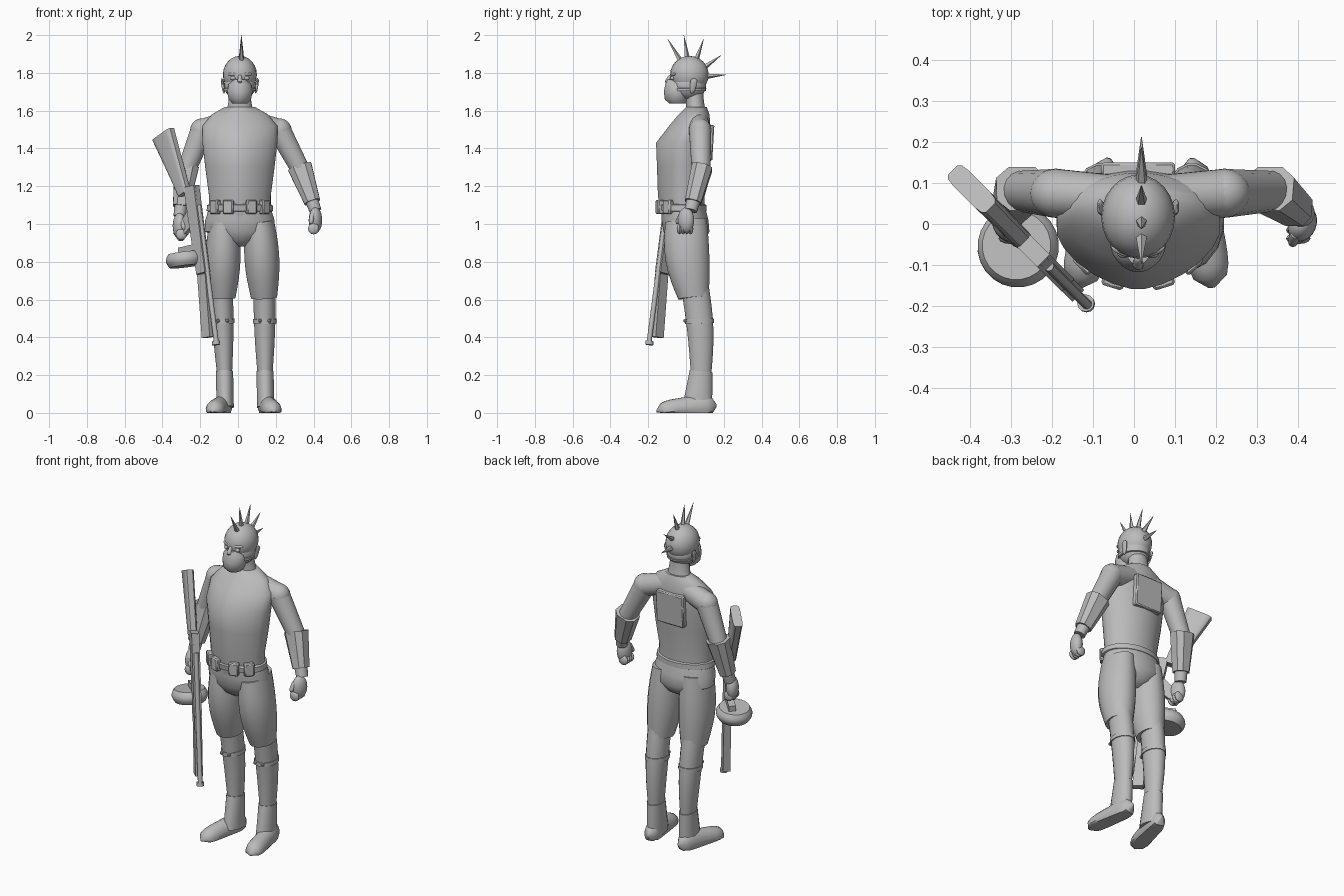
import bpy, bmesh, math
from mathutils import Vector, Matrix

cube = bpy.data.objects.get("Cube")
if cube:
    bpy.data.objects.remove(cube)

grey = bpy.data.materials.new("plain_grey")
grey.use_nodes = True
grey.diffuse_color = (0.5, 0.5, 0.5, 1)
grey.node_tree.nodes["Principled BSDF"].inputs["Base Color"].default_value = grey.diffuse_color
MID = .01          # body centre line
made = []


def finish(name, bm):
    bmesh.ops.recalc_face_normals(bm, faces=bm.faces)
    mesh = bpy.data.meshes.new(name)
    bm.to_mesh(mesh)
    bm.free()
    mesh.materials.append(grey)
    ob = bpy.data.objects.new(name, mesh)
    bpy.context.scene.collection.objects.link(ob)
    made.append(ob)


def oval(sides, front, back):
    """Unit superellipse points, with one power for each half."""
    for i in range(sides):
        angle = math.tau * (i + .5) / sides
        c, s = math.cos(angle), math.sin(angle)
        power = 2 / (front if s < 0 else back)
        yield math.copysign(abs(c) ** power, c), math.copysign(abs(s) ** power, s)


def skin(name, rings):
    """Bridge rings of points and cap both ends."""
    bm = bmesh.new()
    loops = [[bm.verts.new(point) for point in ring] for ring in rings]
    for low, high in zip(loops, loops[1:]):
        for i in range(len(low)):
            bm.faces.new((low[i - 1], low[i], high[i], high[i - 1]))
    bm.faces.new(loops[0])
    bm.faces.new(loops[-1])
    finish(name, bm)


def stack(name, rows, sides=24, front=2):
    """Horizontal sections: height, half width, front y, back y."""
    skin(name, [[Vector((MID + c * width, (near + far) / 2 + s * (far - near) / 2, z))
                 for c, s in oval(sides, front, 2)] for z, width, near, far in rows])


def limb(name, start, end, size_a, size_b, bulge=0, bow=0, steps=8, sides=16, power=2,
         up=(0, 1, 0), rounded=False):
    """Tapered bar between two points; sizes are half width and half depth."""
    start, end = Vector(start), Vector(end)
    size_a, size_b = Vector(size_a), Vector(size_b)
    axis = (end - start).normalized()
    wide = Vector(up).cross(axis).normalized()
    deep = axis.cross(wide)
    rings = []
    for i in range(steps + 1):
        t = i / steps
        arch = math.sin(math.pi * t)
        fade = math.sqrt(max(.02, 1 - abs(2 * t - 1) ** 5)) if rounded else 1
        size = size_a.lerp(size_b, t) + Vector((bulge, bulge)) * arch
        centre = start.lerp(end, t) + deep * bow * arch
        ring = [centre + (wide * c * size.x + deep * s * size.y) * fade
                for c, s in oval(sides, power, power)]
        # Nothing goes below the ground
        rings.append([Vector((p.x, p.y, max(p.z, 0))) for p in ring])
    skin(name, rings)


def ball(name, place, size, turn=0, segments=24):
    bm = bmesh.new()
    matrix = (Matrix.Translation(place) @ Matrix.Rotation(turn, 4, 'Z')
              @ Matrix.Diagonal((*size, 1)))
    bmesh.ops.create_uvsphere(bm, u_segments=segments, v_segments=segments // 2,
                              radius=1, matrix=matrix)
    finish(name, bm)


def box(name, place, size, turn=0, tilt=0):
    bm = bmesh.new()
    matrix = (Matrix.Translation(place) @ Matrix.Rotation(turn, 4, 'Z')
              @ Matrix.Rotation(tilt, 4, 'X') @ Matrix.Diagonal((*size, 1)))
    bmesh.ops.create_cube(bm, size=1, matrix=matrix)
    bmesh.ops.bevel(bm, geom=bm.edges[:], offset=.006, segments=1, affect='EDGES')
    finish(name, bm)


# Torso, neck, hips and belt
stack("torso", [(1.04, .165, -.13, .1), (1.15, .165, -.15, .1), (1.3, .185, -.155, .12),
                (1.43, .2, -.16, .13), (1.52, .2, -.09, .13), (1.58, .15, -.04, .125),
                (1.62, .08, 0, .11)], front=1.6)
limb("neck", (MID, .055, 1.57), (MID, .04, 1.72), (.08, .055), (.054, .052), bulge=-.005)
stack("hips", [(1.1, .16, -.13, .1), (1.02, .185, -.13, .12), (.96, .185, -.12, .125),
               (.91, .1, -.095, .1), (.88, .03, -.05, .05)])
stack("belt", [(1.065, .17, -.13, .1), (1.07, .178, -.145, .11), (1.1, .175, -.15, .11),
               (1.105, .16, -.14, .1)])

for side in (-1, 1):
    # Belt pouches
    box("belt_pouch", (MID + side * .06, -.138, 1.09), (.055, .035, .075), turn=side * .3)
    box("belt_pouch", (MID + side * .13, -.095, 1.09), (.055, .035, .075), turn=side * .8)


def leg_point(side, x, y, z):
    """The right leg mirrors the left about a slightly leaning line."""
    middle = .04 - .02 * z
    return Vector((x if side > 0 else 2 * middle - x, y, z))


# Legs and boots; the right foot turns out further
for side, tag, splay in ((1, "left", .19), (-1, "right", .215)):
    hip, cuff = leg_point(side, .115, 0, 1.02), leg_point(side, .138, .04, .61)
    knee, shaft = leg_point(side, .14, .045, .68), leg_point(side, .143, .08, .2)
    ankle = leg_point(side, .147, .06, .03)
    heel, toe = leg_point(side, .14, .16, .04), leg_point(side, splay, -.155, .01)
    limb(f"{tag}_thigh", hip, cuff, (.076, .112), (.07, .083), bulge=.021, bow=-.012)
    limb(f"{tag}_shin", knee, shaft, (.06, .075), (.04, .055), bulge=.006, bow=.013)
    limb(f"{tag}_boot_shaft", shaft + Vector((0, 0, .02)), ankle, (.046, .062), (.047, .08))
    limb(f"{tag}_boot_foot", heel, toe, (.045, .07), (.055, .05), steps=12,
         up=(0, 0, 1), rounded=True)
    # Knee band with studs
    band = knee.lerp(shaft, .38) + Vector((0, .012, 0))
    limb(f"{tag}_knee_band", band, band.lerp(shaft, .08), (.063, .078), (.063, .078), steps=1)
    for offset in (-.025, .025):
        ball(f"{tag}_band_stud", band + Vector((offset, -.075, -.01)), (.01, .01, .01), segments=8)

# Arms: chest end, shoulder, elbow, wrist and fist
arms = (("left", 1, (.07, .065, 1.54), (.22, .075, 1.495), (.335, .08, 1.28), (.41, .025, 1.07)),
        ("right", -1, (-.05, .065, 1.54), (-.19, .075, 1.495), (-.275, .08, 1.28), (-.31, .025, 1.04)))
for tag, side, *joints in arms:
    chest, shoulder, elbow, wrist = [Vector(joint) for joint in joints]
    limb(f"{tag}_collar", chest, shoulder, (.06, .055), (.062, .06))
    ball(f"{tag}_shoulder", shoulder, (.064, .06, .064))
    limb(f"{tag}_upper_arm", shoulder, elbow, (.062, .06), (.05, .05))
    ball(f"{tag}_elbow", elbow, (.048, .05, .05))
    limb(f"{tag}_forearm", elbow, wrist, (.048, .05), (.032, .034))
    limb(f"{tag}_bracer", elbow.lerp(wrist, -.1), elbow.lerp(wrist, .78),
         (.068, .058), (.045, .046), sides=8, power=2.6, steps=2)
    # Fist with curled fingers and a thumb
    fist = wrist + Vector((0, -.025, -.05))
    ball(f"{tag}_palm", fist, (.034, .045, .068), turn=-side * .4)
    for i in range(4):
        curl = Vector((-side * .01, -.035 + i * .02, -.045))
        ball(f"{tag}_finger", fist + curl, (.03, .014, .03), segments=12)
    limb(f"{tag}_thumb", fist + Vector((-side * .015, -.02, .04)),
         fist + Vector((-side * .025, -.05, -.02)), (.015, .015), (.012, .012), rounded=True)

# Head and face mask
ball("cranium", (MID, .018, 1.79), (.09, .102, .1))
ball("skull_base", (MID, .015, 1.735), (.084, .092, .08))
stack("face_mask", [(1.638, .04, -.09, 0), (1.66, .06, -.113, .01), (1.7, .068, -.118, .02),
                    (1.74, .06, -.11, 0), (1.765, .03, -.1, -.03)], front=1.8)
stack("mask_strap", [(1.703, .08, -.07, .1), (1.705, .086, -.08, .106),
                     (1.718, .087, -.08, .109), (1.72, .08, -.07, .1)])
limb("nose", (MID, -.08, 1.79), (MID, -.106, 1.745), (.009, .009), (.014, .012), rounded=True)
for side in (-1, 1):
    ball("eye", (MID + side * .036, -.071, 1.772), (.015, .012, .011), segments=12)
    limb("brow", (MID + side * .015, -.077, 1.793), (MID + side * .065, -.056, 1.793),
         (.007, .008), (.006, .007), bulge=.002, rounded=True)
    limb("ear", (MID + side * .083, .03, 1.69), (MID + side * .095, .045, 1.772),
         (.006, .01), (.007, .02), bulge=.002, rounded=True)

# Crest of spikes fanned over the head
for degrees in (-30, -8, 20, 55, 86):
    fan = math.radians(degrees)
    ray = Vector((0, math.sin(fan), math.cos(fan)))
    centre = Vector((.018, .02, 1.777))
    limb("crest_spike", centre + ray * .09, centre + ray * (.222 - fan * .02),
         (.016, .016), (.001, .001), steps=1, sides=5, up=(1, 0, 0))

# Back plate
box("back_plate", (MID, .127, 1.43), (.18, .035, .19), tilt=-.06)

# Long gun, built in its own upright plane
along = Vector((1, -1, 0)).normalized()
across = Vector((1, 1, 0)).normalized()


def gun_point(reach, z):
    return Vector((-.24, -.07, z)) + along * reach


def gun_part(name, start, end, size_a, size_b, sides=4, power=20):
    limb(name, gun_point(*start), gun_point(*end), size_a, size_b, steps=1,
         sides=sides, power=power, up=across)


gun_part("gun_stock", (-.22, 1.475), (-.06, 1.16), (.074, .027), (.034, .024), sides=12, power=5)
gun_part("gun_receiver", (-.01, 1.2), (.08, .74), (.04, .022), (.034, .022))
gun_part("gun_grip", (0, 1.04), (-.11, .93), (.04, .016), (.03, .016))
gun_part("gun_magazine_well", (.03, .86), (-.09, .85), (.035, .02), (.025, .02))
gun_part("gun_handguard", (.083, .735), (.118, .4), (.031, .021), (.031, .021))
gun_part("gun_barrel", (.045, 1.1), (.178, .37), (.013, .013), (.013, .013), sides=12, power=2)
gun_part("gun_muzzle", (.173, .38), (.176, .36), (.021, .021), (.021, .021), sides=12, power=2)
gun_part("gun_rear_sight", (.015, 1.2), (.035, 1.08), (.016, .012), (.016, .012))

# Drum magazine
drum = Vector((-.282, -.055, .812))
tilt = Vector((.12, -.08, -1)) * .036
limb("gun_drum", drum - tilt, drum + tilt, (.084, .084), (.084, .084), bulge=.016, sides=24)

# Smooth shading with sharp edges kept
bpy.ops.object.select_all(action='DESELECT')
for ob in made:
    ob.select_set(True)
bpy.context.view_layer.objects.active = made[0]
bpy.ops.object.shade_smooth_by_angle(angle=math.radians(40))
